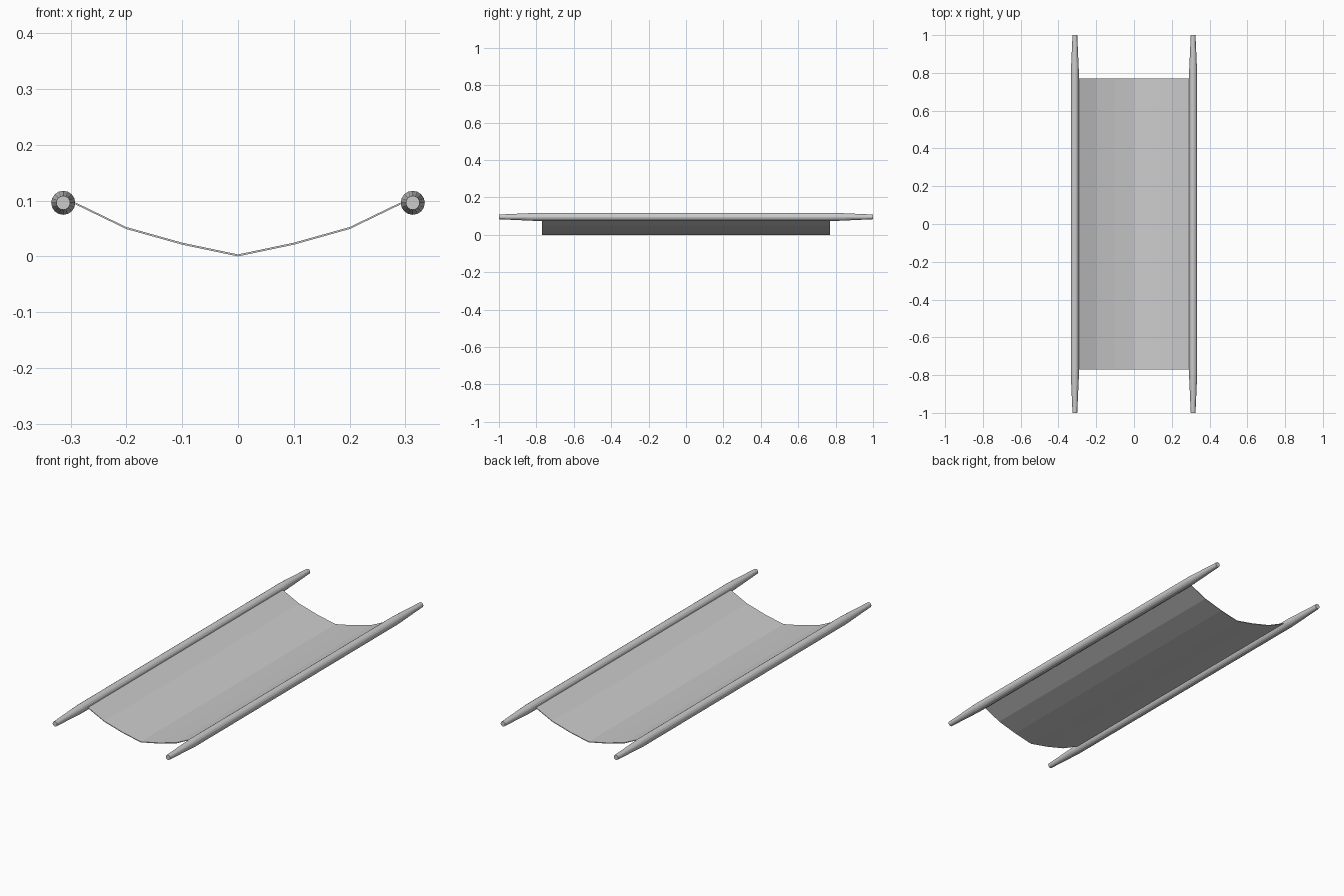
import bpy, bmesh, math

if "Cube" in bpy.data.objects:
    bpy.data.objects.remove(bpy.data.objects["Cube"])

SIDES = 16


def make_object(name, bm):
    bmesh.ops.recalc_face_normals(bm, faces=bm.faces)
    mesh = bpy.data.meshes.new(name)
    bm.to_mesh(mesh)
    bm.free()
    obj = bpy.data.objects.new(name, mesh)
    bpy.context.collection.objects.link(obj)
    return obj


def loft(name, rings):
    """Skin a closed solid through a list of vertex rings."""
    bm = bmesh.new()
    loops = [[bm.verts.new(p) for p in ring] for ring in rings]
    n = len(loops[0])
    for a, b in zip(loops, loops[1:]):
        for i in range(n):
            j = (i + 1) % n
            bm.faces.new((a[i], a[j], b[j], b[i]))
    bm.faces.new(loops[0])
    bm.faces.new(loops[-1])
    return make_object(name, bm)


def pole(name, x, z):
    # Round carrying pole with tapered handles at both ends
    sections = [(-1, 0.0125), (-0.8, 0.0215), (0.8, 0.0215), (1, 0.0125)]
    rings = [[(x + r * math.cos(math.tau * i / SIDES), y,
               z + r * math.sin(math.tau * i / SIDES)) for i in range(SIDES)]
             for y, r in sections]
    return loft(name, rings)


# Two side poles
for side, label in ((-1, "left_pole"), (1, "right_pole")):
    pole(label, side * 0.313, 0.096)

# Sagging fabric sheet hung between the poles
half = [(0.0, 0.0), (0.1, 0.021), (0.2, 0.049), (0.291, 0.093)]
under = [(-x, z) for x, z in half[:0:-1]] + half
thick = 0.0035
rings = [[(x, -0.77, z), (x, 0.77, z), (x, 0.77, z + thick), (x, -0.77, z + thick)]
         for x, z in under]
loft("fabric_sheet", rings)
